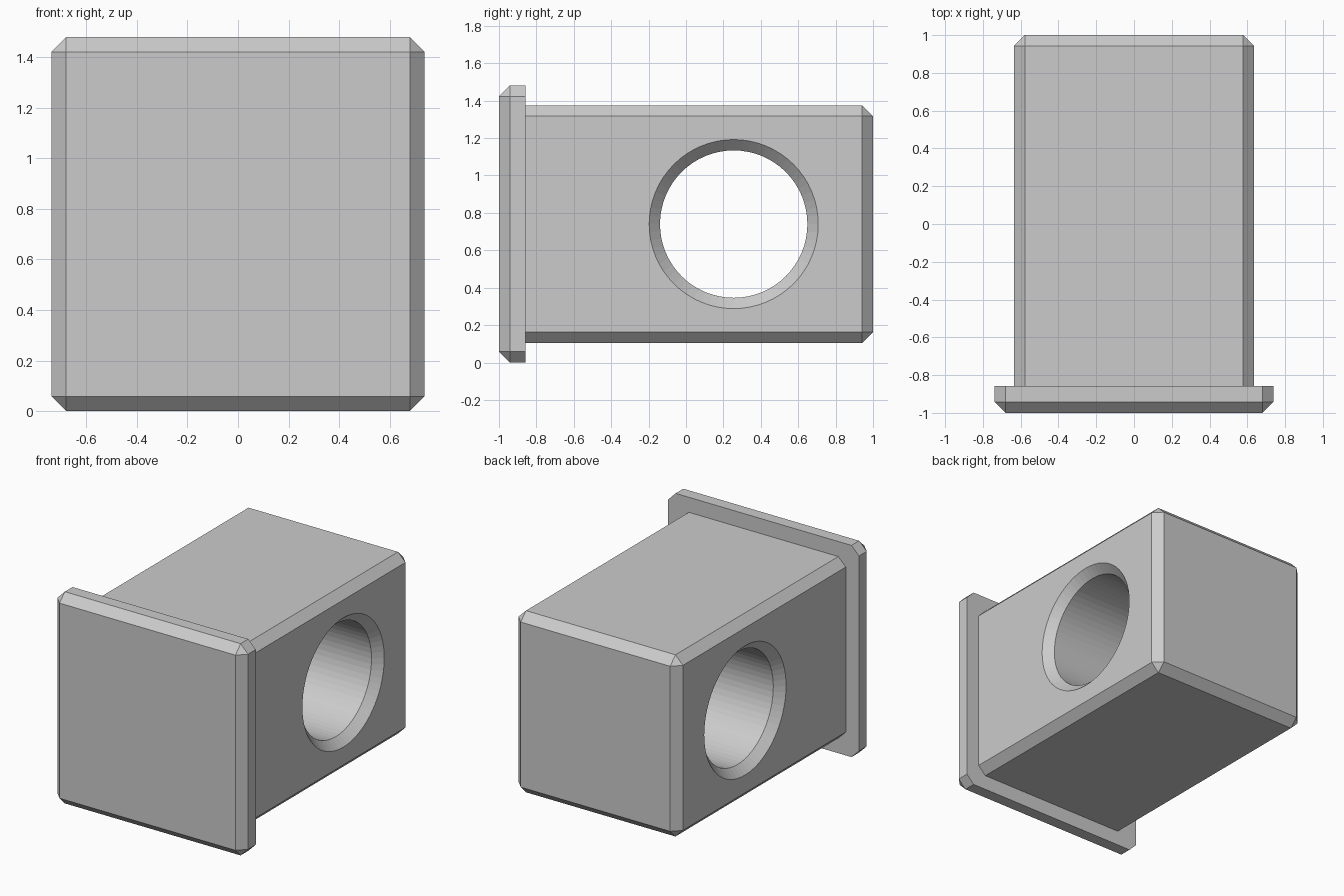
import bpy
import bmesh
from math import cos, sin, tau

CHAMFER = 0.058
MID_Z = 0.74

cube = bpy.data.objects.get("Cube")
if cube:
    bpy.data.objects.remove(cube, do_unlink=True)

# Single plain grey
grey = bpy.data.materials.new("plain grey")
grey.use_nodes = True
grey.diffuse_color = (0.6, 0.6, 0.6, 1)
grey.node_tree.nodes["Principled BSDF"].inputs["Base Color"].default_value = grey.diffuse_color


def add_object(name, bm):
    bmesh.ops.recalc_face_normals(bm, faces=bm.faces[:])
    mesh = bpy.data.meshes.new(name)
    bm.to_mesh(mesh)
    bm.free()
    mesh.materials.append(grey)
    obj = bpy.data.objects.new(name, mesh)
    bpy.context.collection.objects.link(obj)
    return obj


def chamfered_box(name, half_x, half_z, y_min, y_max, sharp_y):
    """Box chamfered on every edge except those around the end at sharp_y."""
    bm = bmesh.new()
    bmesh.ops.create_cube(bm, size=2)
    for v in bm.verts:
        v.co.x *= half_x
        v.co.y = y_max if v.co.y > 0 else y_min
        v.co.z = MID_Z + v.co.z * half_z
    edges = [e for e in bm.edges
             if any(abs(v.co.y - sharp_y) > 0.01 for v in e.verts)]
    bmesh.ops.bevel(bm, geom=edges, offset=CHAMFER, offset_type='OFFSET',
                    segments=1, profile=0.5, affect='EDGES')
    return add_object(name, bm)


def lathe_x(name, profile, y, z, sides=64):
    """Closed solid turned around an x axis, from (x, radius) pairs."""
    bm = bmesh.new()
    rings = [[bm.verts.new((x, y + r * cos(tau * i / sides), z + r * sin(tau * i / sides)))
              for i in range(sides)] for x, r in profile]
    for a, b in zip(rings, rings[1:]):
        for i in range(sides):
            j = (i + 1) % sides
            bm.faces.new((a[i], a[j], b[j], b[i]))
    bm.faces.new(rings[0])
    bm.faces.new(rings[-1])
    return add_object(name, bm)


# Front plate, sharp around its back
chamfered_box("front_plate", 0.738, MID_Z, -1, -0.857, sharp_y=-0.857)

# Body block, its sharp end seated in the plate
HALF_BODY = 0.636
body = chamfered_box("body_block", HALF_BODY, 0.635, -0.88, 1, sharp_y=-0.88)

# Round cross hole with countersunk rims
HOLE, EXTRA = 0.394, 0.05
inner, outer = HALF_BODY - CHAMFER, HALF_BODY + EXTRA
rim = HOLE + CHAMFER + EXTRA
cutter = lathe_x("hole_cutter",
                 [(-outer, rim), (-inner, HOLE), (inner, HOLE), (outer, rim)],
                 0.255, MID_Z)
cutter.hide_render = True

cut = body.modifiers.new("cross hole", 'BOOLEAN')
cut.operation = 'DIFFERENCE'
cut.solver = 'EXACT'
cut.object = cutter
bpy.context.view_layer.objects.active = body
bpy.ops.object.modifier_apply(modifier=cut.name)
bpy.data.objects.remove(cutter, do_unlink=True)
